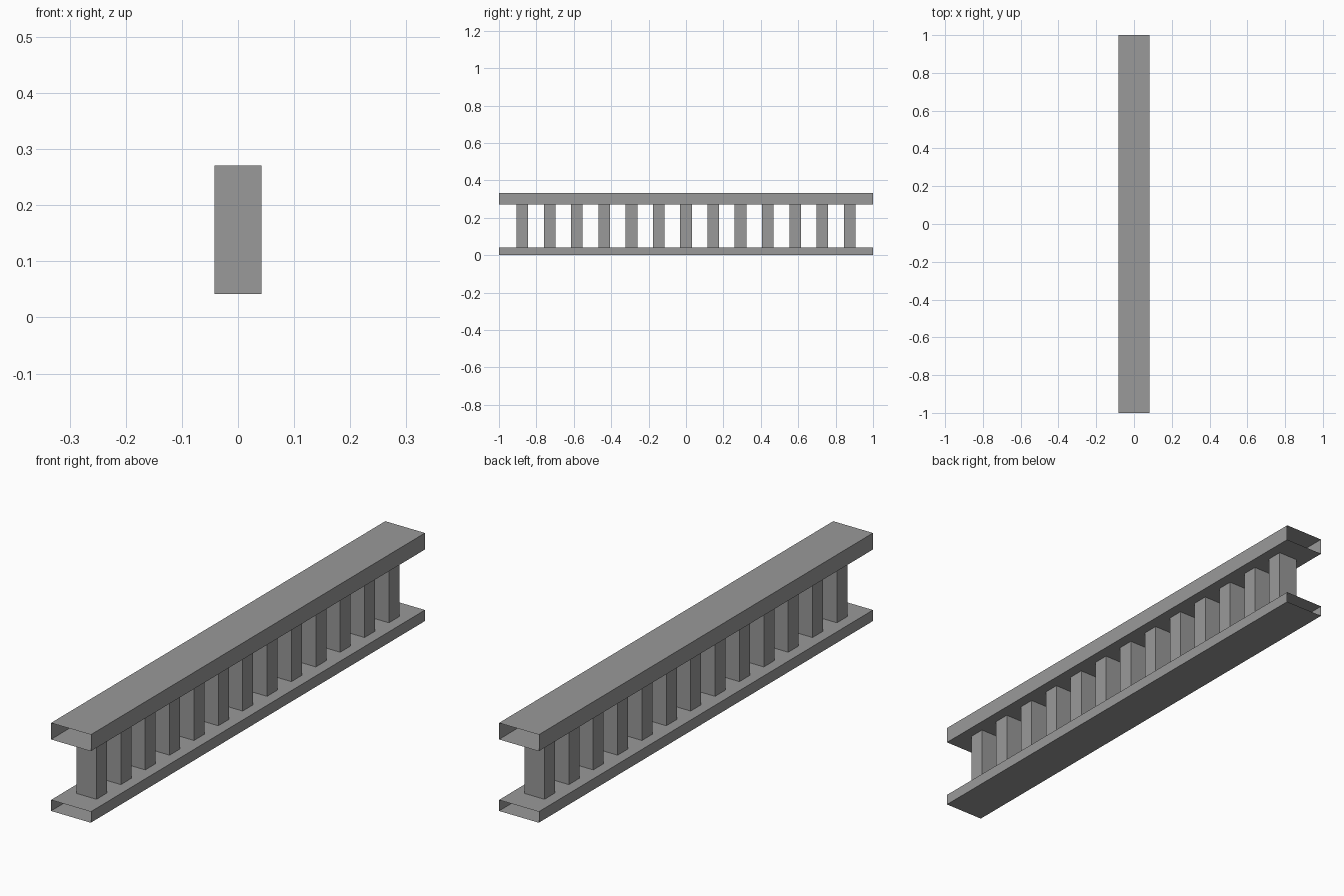
import bpy
import bmesh

if "Cube" in bpy.data.objects:
    bpy.data.objects.remove(bpy.data.objects["Cube"])

U = 1 / 48  # grid module shared by all parts

# Dark grey shared by all parts
grey = bpy.data.materials.new("dark_grey")
grey.diffuse_color = (0.32, 0.32, 0.32, 1)
grey.use_nodes = True
grey.node_tree.nodes["Principled BSDF"].inputs["Base Color"].default_value = grey.diffuse_color


def open_box(name, size, centre, open_axis):
    """Box whose two faces across open_axis (0=x, 1=y, 2=z) are left out."""
    bm = bmesh.new()
    bmesh.ops.create_cube(bm, size=1)
    bm.normal_update()
    ends = [f for f in bm.faces if abs(f.normal[open_axis]) > 0.5]
    bmesh.ops.delete(bm, geom=ends, context='FACES_ONLY')
    bmesh.ops.scale(bm, vec=size, verts=bm.verts)
    mesh = bpy.data.meshes.new(name)
    bm.to_mesh(mesh)
    bm.free()
    mesh.materials.append(grey)
    obj = bpy.data.objects.new(name, mesh)
    obj.location = centre
    bpy.context.collection.objects.link(obj)
    return obj


# Rails: long tubes open at both ends
open_box("bottom_rail", (8 * U, 2, 2 * U), (0, 0, 1 * U), 1)
open_box("top_rail", (8 * U, 2, 3 * U), (0, 0, 14.5 * U), 1)

# Balusters: thirteen evenly spaced posts, open where they meet the rails
for i in range(13):
    open_box(f"baluster_{i + 1}", (4 * U, 3 * U, 11 * U),
             (0, (i - 6) * 7 * U, 7.5 * U), 2)
